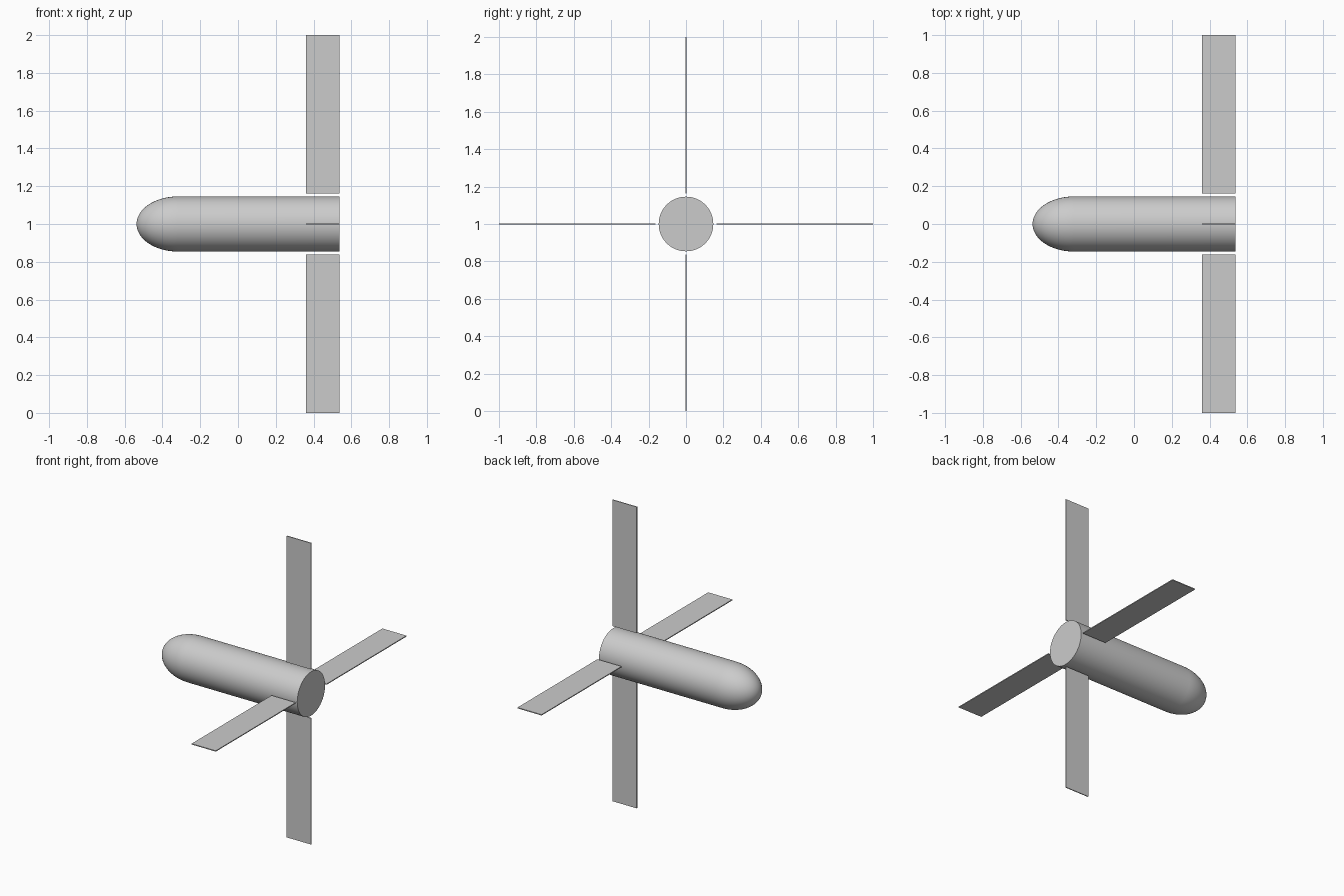
import bpy
import bmesh
import math
from mathutils import Matrix, Vector

if "Cube" in bpy.data.objects:
    bpy.data.objects.remove(bpy.data.objects["Cube"], do_unlink=True)

GREY = (0.6, 0.6, 0.6, 1.0)
grey = bpy.data.materials.new("light_grey")
grey.use_nodes = True
grey.diffuse_color = GREY
grey.node_tree.nodes["Principled BSDF"].inputs["Base Color"].default_value = GREY

AXIS_Z = 1.0
TAIL_X = 0.537
RADIUS = 0.146
NOSE_LENGTH = 0.22
NOSE_BASE = NOSE_LENGTH - TAIL_X


def finish(name, bm):
    bmesh.ops.recalc_face_normals(bm, faces=bm.faces)
    mesh = bpy.data.meshes.new(name)
    bm.to_mesh(mesh)
    bm.free()
    mesh.materials.append(grey)
    obj = bpy.data.objects.new(name, mesh)
    obj.location.z = AXIS_Z
    bpy.context.collection.objects.link(obj)
    return obj


# Body: rounded nose, straight tube and flat tail, spun around the x axis
rings = 16
profile = []
for i in range(rings + 1):
    a = math.pi / 2 * i / rings
    profile.append((NOSE_BASE - NOSE_LENGTH * math.cos(a), RADIUS * math.sin(a)))
profile += [(TAIL_X, RADIUS), (TAIL_X, 0)]

bm = bmesh.new()
verts = [bm.verts.new((x, 0, r)) for x, r in profile]
edges = [bm.edges.new(pair) for pair in zip(verts, verts[1:])]
bmesh.ops.spin(bm, geom=verts + edges, cent=(0, 0, 0), axis=(1, 0, 0),
               angle=math.tau, steps=64, use_duplicate=False)
bmesh.ops.remove_doubles(bm, verts=bm.verts, dist=0.0001)
body = finish("body", bm)
bpy.ops.object.select_all(action="DESELECT")
body.select_set(True)
bpy.context.view_layer.objects.active = body
bpy.ops.object.shade_smooth_by_angle(angle=math.radians(40))

# Fins: four thin plates standing just clear of the tail
FIN_FRONT, FIN_INNER, FIN_OUTER, FIN_THICK = 0.36, 0.162, 1.0, 0.006
size = Vector((TAIL_X - FIN_FRONT, FIN_THICK, FIN_OUTER - FIN_INNER))
centre = Vector(((TAIL_X + FIN_FRONT) / 2, 0, (FIN_OUTER + FIN_INNER) / 2))
for i, name in enumerate(("top_fin", "front_fin", "bottom_fin", "back_fin")):
    bm = bmesh.new()
    turn = Matrix.Rotation(i * math.pi / 2, 4, "X")
    bmesh.ops.create_cube(bm, size=1, matrix=turn @ Matrix.Translation(centre)
                          @ Matrix.Diagonal(size).to_4x4())
    finish(name, bm)
